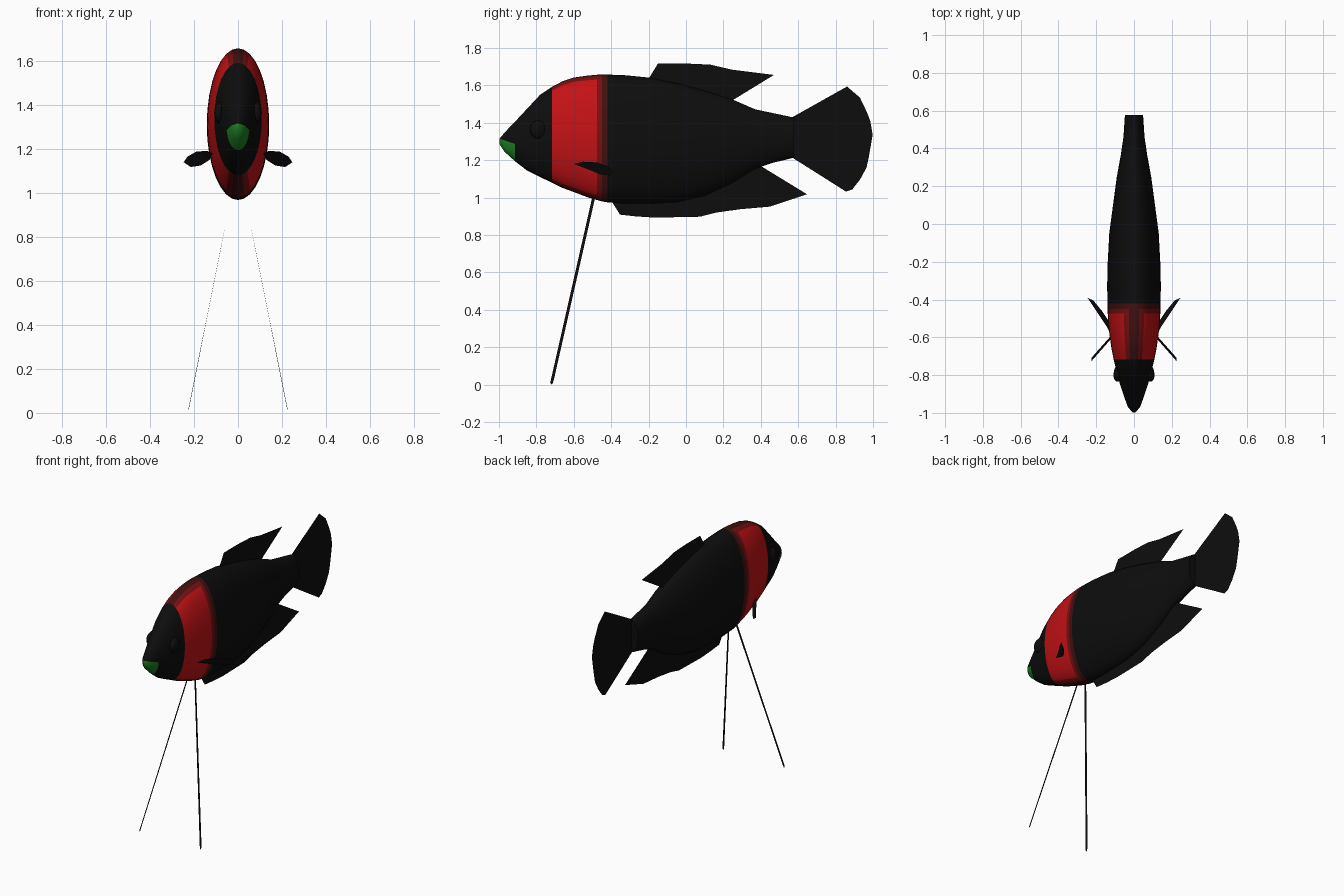
import bpy, bmesh, math
from mathutils import Vector

if "Cube" in bpy.data.objects:
    bpy.data.objects.remove(bpy.data.objects["Cube"])


def material(name, rgb):
    m = bpy.data.materials.new(name)
    m.diffuse_color = (*rgb, 1)
    m.use_nodes = True
    m.node_tree.nodes["Principled BSDF"].inputs["Base Color"].default_value = m.diffuse_color
    return m


BLACK = material("black", (0.004, 0.004, 0.004))
RED = material("bright red", (0.55, 0.006, 0.008))
MID = material("mid red", (0.18, 0.005, 0.006))
DARK = material("dark red", (0.055, 0.005, 0.005))
GREEN = material("green", (0.012, 0.2, 0.016))


def finish(name, bm, mats, smooth=True):
    me = bpy.data.meshes.new(name)
    bm.to_mesh(me)
    bm.free()
    for m in mats:
        me.materials.append(m)
    for p in me.polygons:
        p.use_smooth = smooth
    ob = bpy.data.objects.new(name, me)
    bpy.context.collection.objects.link(ob)
    return ob


def plate(name, pts):
    """Flat sheet from an outline of 3D points."""
    bm = bmesh.new()
    bm.faces.new([bm.verts.new(p) for p in pts])
    bmesh.ops.triangulate(bm, faces=bm.faces[:])
    return finish(name, bm, [BLACK], False)


# Body: oval rings (y, top z, bottom z, half width)
rings = [
    (-0.997, 1.315, 1.285, 0.008), (-0.97, 1.348, 1.245, 0.032),
    (-0.915, 1.405, 1.195, 0.052), (-0.85, 1.475, 1.145, 0.074),
    (-0.78, 1.55, 1.11, 0.092), (-0.717, 1.592, 1.08, 0.108),
    (-0.66, 1.622, 1.052, 0.119), (-0.60, 1.642, 1.03, 0.128),
    (-0.53, 1.652, 1.003, 0.136), (-0.475, 1.657, 0.987, 0.139),
    (-0.45, 1.658, 0.98, 0.140), (-0.42, 1.658, 0.975, 0.141),
    (-0.32, 1.654, 0.968, 0.142), (-0.20, 1.642, 0.968, 0.139),
    (-0.05, 1.612, 0.976, 0.131), (0.10, 1.572, 1.01, 0.111),
    (0.25, 1.524, 1.08, 0.091), (0.37, 1.472, 1.155, 0.069),
    (0.46, 1.453, 1.185, 0.056), (0.578, 1.428, 1.214, 0.048),
]
N = 32
bm = bmesh.new()
loops = []
for y, top, bot, w in rings:
    c, h = (top + bot) / 2, (top - bot) / 2
    loops.append([bm.verts.new((w * math.sin(2 * math.pi * k / N), y,
                                c + h * math.cos(2 * math.pi * k / N)))
                  for k in range(N)])
for i in range(len(loops) - 1):
    y = (rings[i][0] + rings[i + 1][0]) / 2
    for k in range(N):
        j = (k + 1) % N
        f = bm.faces.new((loops[i][k], loops[i][j],
                          loops[i + 1][j], loops[i + 1][k]))
        # red collar, fading to dark at the rear edge and the seams
        if -0.717 < y < -0.42:
            seam = min(k % (N // 2), N // 2 - 1 - k % (N // 2))
            rear = 0 if y > -0.45 else 1 if y > -0.475 else 2
            f.material_index = 3 - min(seam, rear, 2)
bm.faces.new(loops[0])
bm.faces.new(loops[-1])
# green mouth: snout faces below a sloping cut
co, no = Vector((0, -0.995, 1.315)), Vector((0, 0.35, 1)).normalized()
snout = [f for f in bm.faces if f.calc_center_median().y < -0.915]
geom = snout + list({e for f in snout for e in f.edges}) + \
    list({v for f in snout for v in f.verts})
bmesh.ops.bisect_plane(bm, geom=geom, plane_co=co, plane_no=no)
for f in bm.faces:
    p = f.calc_center_median()
    if p.y < -0.915 and (p - co).dot(no) < 0:
        f.material_index = 4
bmesh.ops.recalc_face_normals(bm, faces=bm.faces[:])
body = finish("body", bm, [BLACK, RED, MID, DARK, GREEN])
bpy.context.view_layer.objects.active = body
body.select_set(True)
bpy.ops.object.shade_smooth_by_angle(angle=math.radians(50))

# Middle fins: flat sheets on the centre plane (y, z)
fins = {
    "back_fin": [(-.2, 1.635), (-.15, 1.717), (.0, 1.717), (.13, 1.711),
                 (.246, 1.684), (.47, 1.656), (.24, 1.515)],
    "belly_fin": [(-.4, .985), (-.353, .909), (-.27, .9), (-.166, .893),
                  (.075, .898), (.16, .92), (.29, .938), (.45, .952),
                  (.647, 1.018), (.39, 1.175)],
    "tail_fin": [(.565, 1.428), (.861, 1.594), (.93, 1.535), (.968, 1.455),
                 (.985, 1.41), (.998, 1.337), (.978, 1.22), (.965, 1.16),
                 (.93, 1.096), (.888, 1.043), (.856, 1.032), (.565, 1.216)],
}
for name, pts in fins.items():
    plate(name, [(0, y, z) for y, z in pts])

for side, s in (("right", 1), ("left", -1)):
    # Side fins
    plate(side + "_side_fin", [(s * x, y, z) for x, y, z in (
        (.115, -.60, 1.18), (.14, -.55, 1.192), (.19, -.475, 1.188),
        (.23, -.415, 1.165), (.247, -.39, 1.14), (.215, -.405, 1.118),
        (.17, -.46, 1.125), (.13, -.52, 1.15))])
    # Thin leg-like feelers
    plate(side + "_feeler", [(s * x, y, z) for x, y, z in (
        (.022, -.495, 1.03), (.022, -.479, 1.03),
        (.225, -.708, .02), (.226, -.716, .0), (.225, -.726, .01))])
    # Eyes
    bm = bmesh.new()
    bmesh.ops.create_uvsphere(bm, u_segments=20, v_segments=12, radius=1)
    eye = finish(side + "_eye", bm, [BLACK])
    eye.scale = (0.026, 0.05, 0.05)
    eye.rotation_euler = (0, 0, s * 0.2)
    eye.location = (s * 0.081, -0.786, 1.364)
